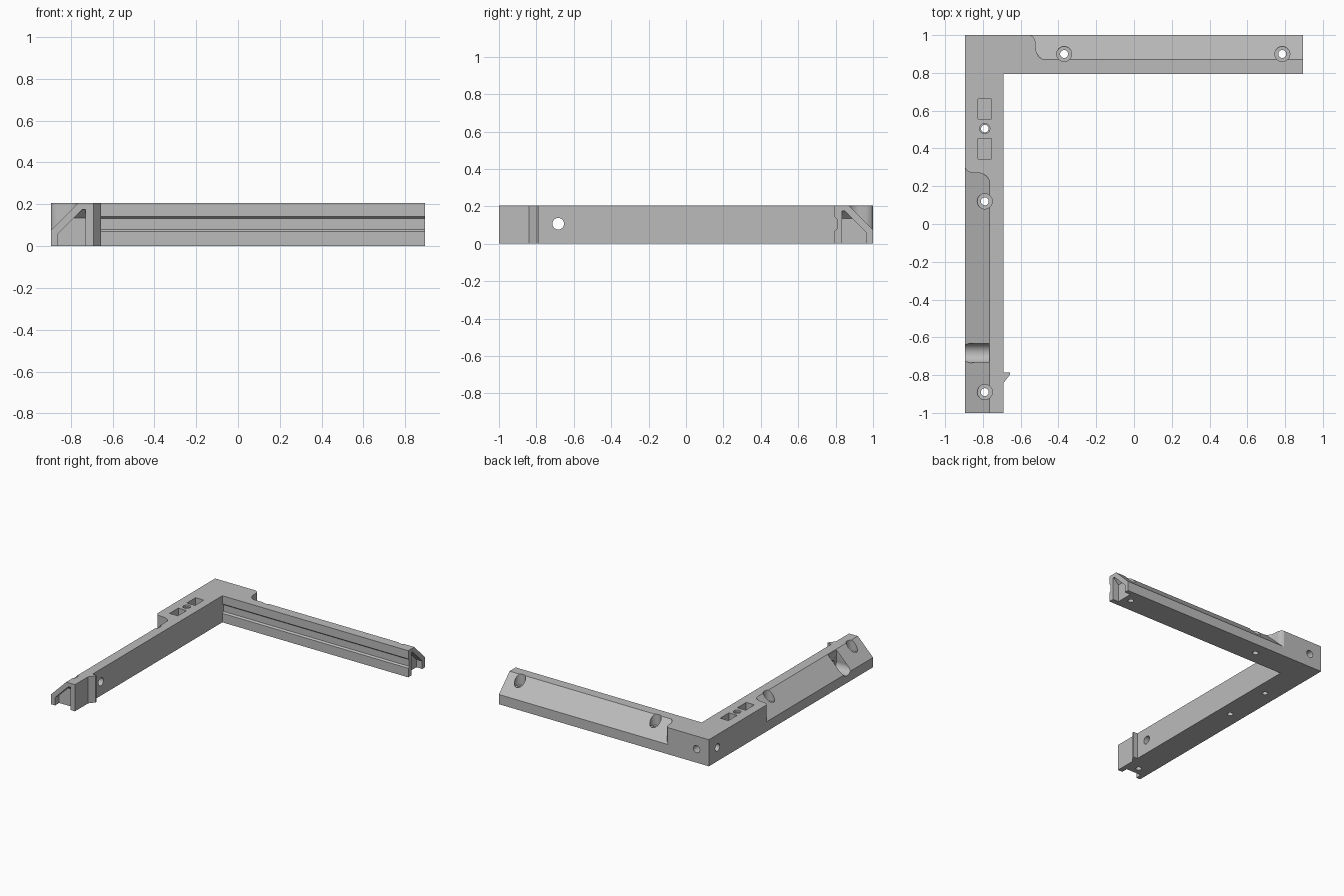
import bpy, bmesh, math
from mathutils import Vector

if "Cube" in bpy.data.objects:
    bpy.data.objects.remove(bpy.data.objects["Cube"])

WIDTH, HEIGHT = 0.205, 0.205
LEFT, BACK = -0.895, 1.0

grey = bpy.data.materials.new("plain_grey")
grey.use_nodes = True
grey.diffuse_color = (0.5, 0.5, 0.5, 1)
grey.node_tree.nodes["Principled BSDF"].inputs["Base Color"].default_value = (0.5, 0.5, 0.5, 1)


# Arm frames: s runs from the outer corner along the arm, w inwards from its outer face
def side_arm(s, w, z):
    return Vector((LEFT + w, BACK - s, z))


def back_arm(s, w, z):
    return Vector((LEFT + s, BACK - w, z))


def prism(name, ring, offset, trim=None):
    """Solid from a planar ring of points swept along an offset."""
    bm = bmesh.new()
    offset = Vector(offset)
    low = [bm.verts.new(p) for p in ring]
    high = [bm.verts.new(Vector(p) + offset) for p in ring]
    bm.faces.new(low)
    bm.faces.new(high)
    for i in range(len(ring)):
        j = (i + 1) % len(ring)
        bm.faces.new((low[i], low[j], high[j], high[i]))
    if trim:
        geom = bm.verts[:] + bm.edges[:] + bm.faces[:]
        bmesh.ops.bisect_plane(bm, geom=geom, plane_co=trim[0], plane_no=trim[1], clear_outer=True)
        bmesh.ops.holes_fill(bm, edges=[e for e in bm.edges if e.is_boundary])
    bmesh.ops.recalc_face_normals(bm, faces=bm.faces[:])
    mesh = bpy.data.meshes.new(name)
    bm.to_mesh(mesh)
    bm.free()
    mesh.materials.append(grey)
    obj = bpy.data.objects.new(name, mesh)
    bpy.context.collection.objects.link(obj)
    return obj


def rod(start, offset, radius, sides=32):
    """Round cutter along any axis."""
    axis = Vector(offset).normalized()
    u = axis.orthogonal().normalized()
    v = axis.cross(u)
    turns = [2 * math.pi * i / sides for i in range(sides)]
    return prism("cutter", [Vector(start) + radius * (u * math.cos(a) + v * math.sin(a)) for a in turns], offset)


def box(x0, x1, y0, y1, z0, z1):
    return prism("cutter", [(x0, y0, z0), (x1, y0, z0), (x1, y1, z0), (x0, y1, z0)], (0, 0, z1 - z0))


# L-shaped body
inner_x, inner_y = LEFT + WIDTH, BACK - WIDTH
outline = [(LEFT, -1), (inner_x, -1), (inner_x, inner_y), (-LEFT, inner_y), (-LEFT, BACK), (LEFT, BACK)]
body = prism("corner_bracket", [(x, y, 0) for x, y in outline], (0, 0, HEIGHT))
cutters = []

# Sloped outer edges, each starting with an S-shaped end wall
for arm, start, length in ((side_arm, 0.7, 2.0), (back_arm, 0.345, 1.79)):
    curve = [(-0.01, -0.05), (0, 0), (0.015, 0.008), (0.024, 0.02), (0.028, 0.035), (0.03, 0.07)]
    for i in range(1, 9):
        a = math.pi / 2 * i / 8
        curve.append((0.095 - 0.065 * math.cos(a), 0.07 + 0.065 * math.sin(a)))
    plan = [(start + s, w) for s, w in curve] + [(length + 0.1, 0.135), (length + 0.1, -0.05)]
    cutters.append(prism("cutter", [arm(s, w, 0.075 + w) for s, w in plan], (0, 0, 0.4)))

    # Pocket in the arm's end, with a sloping roof at the back
    section = [(0.035, -0.02), (0.035, 0.06), (0.15, 0.175), (0.165, 0.175), (0.165, -0.02)]
    along = arm(1, 0, 0) - arm(0, 0, 0)
    ring = [arm(length - 0.05, w, z) for w, z in section]
    slope = (arm(length - 0.05, 0, 0.135), Vector((0, 0, 1)) - along)
    cutters.append(prism("cutter", ring, along * 0.1, slope))

    # Blind hole in the outer face at the corner
    cutters.append(rod(arm(0.105, -0.05, 0.105), arm(0, 0.2, 0) - arm(0, 0, 0), 0.028))

# Counterbored screw holes
for x, y in ((-0.79, 0.12), (-0.79, -0.89), (-0.37, 0.9), (0.785, 0.9)):
    cutters.append(rod((x, y, 0.12), (0, 0, 0.2), 0.04))
    cutters.append(rod((x, y, -0.1), (0, 0, 0.4), 0.021))

# Small hole between two rectangular recesses
cutters.append(rod((-0.79, 0.505, -0.1), (0, 0, 0.4), 0.02))
cutters.append(rod((-0.79, 0.505, 0.19), (0, 0, 0.1), 0.027))
for y in (0.345, 0.555):
    cutters.append(box(-0.825, -0.755, y, y + 0.107, 0.12, 0.3))

# Cross hole with a U-shaped seat cut from the outside
cutters.append(rod((-1, -0.683, 0.107), (0.5, 0, 0), 0.031))
cutters.append(rod((-1, -0.683, 0.107), (0.233, 0, 0), 0.052))
cutters.append(box(-1.01, -0.768, -0.734, -0.632, 0.107, 0.3))

# Shallow groove along the back arm's inner face
groove = [(-0.01, 0.06), (0, 0.07), (0.012, 0.08), (0.012, 0.132), (0, 0.142), (-0.01, 0.15)]
cutters.append(prism("cutter", [(inner_x, inner_y + d, z) for d, z in groove], (2, 0, 0)))

for cutter in cutters:
    cutter.hide_render = True
    mod = body.modifiers.new("cut", "BOOLEAN")
    mod.operation = "DIFFERENCE"
    mod.solver = "EXACT"
    mod.object = cutter

# Bake the cuts and discard the cutters
depsgraph = bpy.context.evaluated_depsgraph_get()
baked = bpy.data.meshes.new_from_object(body.evaluated_get(depsgraph))
body.modifiers.clear()
body.data = baked
for cutter in cutters:
    bpy.data.objects.remove(cutter)

# Upright catch on the side arm's inner face
catch = [(-0.7, -0.785), (-0.656, -0.785), (-0.656, -0.797), (-0.69, -0.84), (-0.7, -0.84)]
prism("catch_rib", [(x, y, 0) for x, y in catch], (0, 0, HEIGHT))

bpy.ops.object.select_all(action="DESELECT")
body.select_set(True)
bpy.context.view_layer.objects.active = body
bpy.ops.object.shade_smooth_by_angle(angle=math.radians(25))
